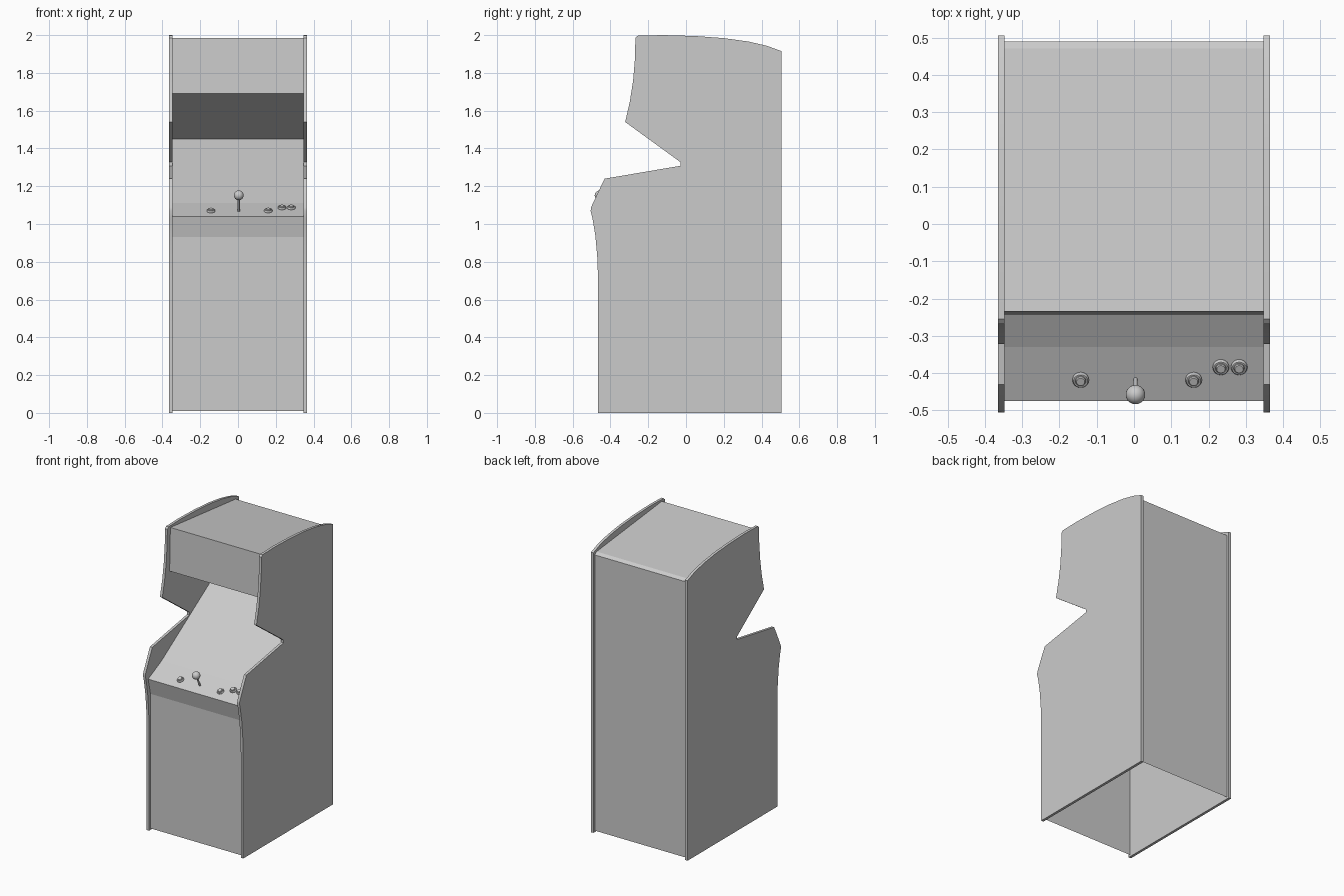
import bpy, bmesh, math
from mathutils import Vector

if "Cube" in bpy.data.objects:
    bpy.data.objects.remove(bpy.data.objects["Cube"])

grey = bpy.data.materials.new("cabinet_grey")
grey.diffuse_color = (0.6, 0.6, 0.6, 1)
grey.use_nodes = True
grey.node_tree.nodes["Principled BSDF"].inputs["Base Color"].default_value = grey.diffuse_color

HALF = 0.347      # inner half width
OUTER = 0.365     # outer half width


def make_object(name, bm, smooth=False):
    mesh = bpy.data.meshes.new(name)
    bm.to_mesh(mesh)
    bm.free()
    mesh.materials.append(grey)
    ob = bpy.data.objects.new(name, mesh)
    bpy.context.collection.objects.link(ob)
    if smooth:
        bpy.ops.object.select_all(action='DESELECT')
        ob.select_set(True)
        bpy.context.view_layer.objects.active = ob
        bpy.ops.object.shade_smooth_by_angle(angle=math.radians(30))
    return ob


def panel(name, points):
    """Thin sheet spanning the cabinet width along a (y, z) path."""
    bm = bmesh.new()
    rows = [[bm.verts.new((x, y, z)) for x in (-HALF, HALF)] for y, z in points]
    for a, b in zip(rows, rows[1:]):
        bm.faces.new((a[0], a[1], b[1], b[0]))
    return make_object(name, bm)


# Side panels: one outline, extruded and mirrored
outline = [(-0.465, 0), (0.505, 0), (0.505, 1.915), (0.43, 1.943), (0.33, 1.966),
           (0.2, 1.984), (0.05, 1.995), (-0.12, 2.0), (-0.255, 1.997),
           (-0.268, 1.985), (-0.27, 1.88), (-0.28, 1.76), (-0.297, 1.65),
           (-0.322, 1.54), (-0.03, 1.328), (-0.03, 1.308), (-0.43, 1.24),
           (-0.455, 1.19), (-0.502, 1.09), (-0.505, 1.07), (-0.495, 1.03),
           (-0.48, 0.94), (-0.47, 0.83), (-0.465, 0.7)]
bm = bmesh.new()
face = bm.faces.new([bm.verts.new((HALF, y, z)) for y, z in outline])
new = bmesh.ops.extrude_face_region(bm, geom=[face])["geom"]
bmesh.ops.translate(bm, vec=(OUTER - HALF, 0, 0),
                    verts=[g for g in new if isinstance(g, bmesh.types.BMVert)])
bmesh.ops.recalc_face_normals(bm, faces=bm.faces)
sides = make_object("side_panels", bm, smooth=True)
sides.modifiers.new("mirror", 'MIRROR')

# Inner panels, following the profile from the front foot over the top to the back
panel("front_door", [(-0.45, 0.01), (-0.45, 0.93)])
panel("front_lip", [(-0.45, 0.93), (-0.475, 1.04)])
panel("control_panel", [(-0.475, 1.04), (-0.33, 1.11)])
panel("screen", [(-0.33, 1.11), (0.2, 1.45)])
panel("speaker_panel", [(0.2, 1.45), (-0.243, 1.69)])
panel("marquee", [(-0.243, 1.69), (-0.235, 1.985)])
panel("roof", [(-0.235, 1.985), (0.47, 1.91)])
panel("back_panel", [(0.47, 1.91), (0.49, 1.895), (0.49, 0.01)])

# Controls stand square to the sloping control panel
slope = math.atan2(0.07, 0.145)
normal = Vector((0, -math.sin(slope), math.cos(slope)))


def on_panel(x, y):
    return Vector((x, y, 1.04 + (y + 0.475) * math.tan(slope)))


def turned(name, profile, origin, sides=20):
    """Lathe an (r, h) profile around the control panel normal."""
    bm = bmesh.new()
    vs = [bm.verts.new((r, 0, h)) for r, h in profile]
    edges = [bm.edges.new(e) for e in zip(vs, vs[1:])]
    bmesh.ops.spin(bm, geom=vs + edges, axis=(0, 0, 1), cent=(0, 0, 0),
                   angle=math.tau, steps=sides)
    bmesh.ops.remove_doubles(bm, verts=bm.verts, dist=1e-5)
    bmesh.ops.recalc_face_normals(bm, faces=bm.faces)
    ob = make_object(name, bm, smooth=True)
    ob.location = origin
    ob.rotation_euler = (slope, 0, 0)
    return ob


# Buttons: rim, groove and plunger
button = [(0.022, -0.002), (0.022, 0.005), (0.019, 0.010), (0.015, 0.010),
          (0.014, 0.006), (0.0135, 0.012), (0.011, 0.015), (0, 0.015)]
for i, (x, y) in enumerate([(-0.143, -0.417), (0.16, -0.417),
                            (0.233, -0.383), (0.282, -0.383)]):
    turned(f"button_{i + 1}", button, on_panel(x, y))

# Joystick shaft and ball
base = on_panel(0.004, -0.417)
turned("joystick_shaft", [(0.006, -0.005), (0.006, 0.085)], base, 12)
bm = bmesh.new()
bmesh.ops.create_uvsphere(bm, u_segments=20, v_segments=12, radius=0.026)
ball = make_object("joystick_ball", bm, smooth=True)
ball.location = base + normal * 0.093
